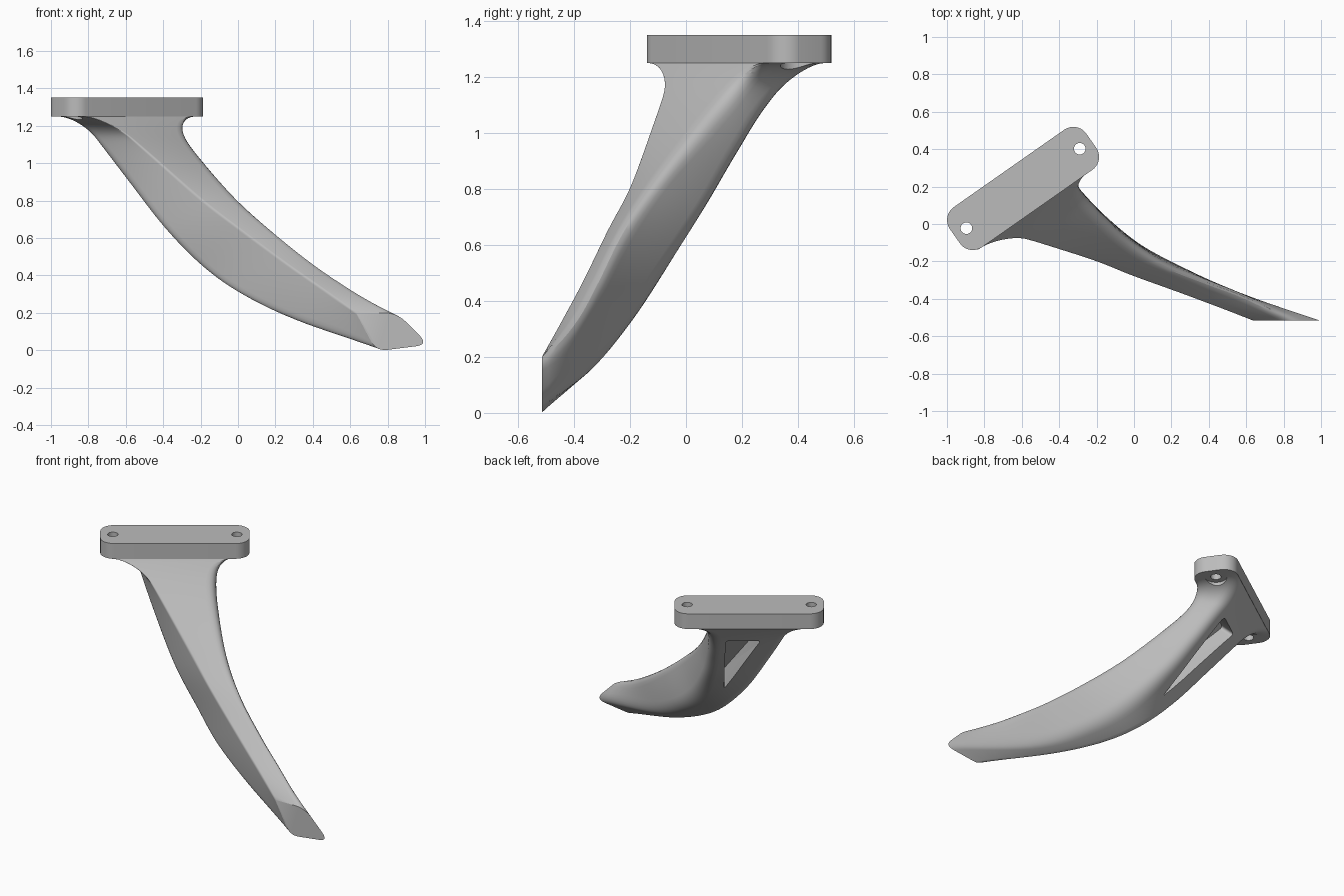
import bpy, bmesh, math
from mathutils import Vector, Matrix

cube = bpy.data.objects.get("Cube")
if cube:
    bpy.data.objects.remove(cube, do_unlink=True)

grey = bpy.data.materials.new("plain_grey")
grey.use_nodes = True
grey.diffuse_color = (0.5, 0.5, 0.5, 1)
grey.node_tree.nodes["Principled BSDF"].inputs["Base Color"].default_value = (0.5, 0.5, 0.5, 1)

# Frame of the turned mounting plate: u along it, v towards its back
TURN = math.radians(35)
FRAME = Matrix.Translation((-0.593, 0.19, 0)) @ Matrix.Rotation(TURN, 4, "Z")
U_AXIS = Vector((math.cos(TURN), math.sin(TURN), 0))
UNDERSIDE, TOP = 1.25, 1.35


def finish(name, bm):
    bmesh.ops.recalc_face_normals(bm, faces=bm.faces)
    mesh = bpy.data.meshes.new(name)
    bm.to_mesh(mesh)
    bm.free()
    obj = bpy.data.objects.new(name, mesh)
    bpy.context.collection.objects.link(obj)
    mesh.materials.append(grey)
    return obj


def prism(name, outline, shift, bevel=0.0, segments=6):
    """Extrude an outline by a vector, rounding the edges along it."""
    bm = bmesh.new()
    face = bm.faces.new([bm.verts.new(p) for p in outline])
    ext = bmesh.ops.extrude_face_region(bm, geom=[face])
    moved = [g for g in ext["geom"] if isinstance(g, bmesh.types.BMVert)]
    bmesh.ops.translate(bm, vec=shift, verts=moved)
    if bevel:
        sides = [e for e in bm.edges
                 if (e.verts[0].co - e.verts[1].co).cross(shift).length < 1e-5]
        bmesh.ops.bevel(bm, geom=sides, offset=bevel, segments=segments,
                        profile=0.5, affect="EDGES")
    return finish(name, bm)


def cylinder(name, u, radius, low, high):
    bm = bmesh.new()
    place = FRAME @ Matrix.Translation((u, 0, (low + high) / 2))
    bmesh.ops.create_cone(bm, cap_ends=True, segments=32, radius1=radius,
                          radius2=radius, depth=high - low, matrix=place)
    return finish(name, bm)


def cut(obj, cutter):
    mod = obj.modifiers.new("cut", "BOOLEAN")
    mod.operation = "DIFFERENCE"
    mod.solver = "EXACT"
    mod.object = cutter
    bpy.context.view_layer.objects.active = obj
    bpy.ops.object.modifier_apply(modifier=mod.name)
    bpy.data.objects.remove(cutter, do_unlink=True)


def smooth(obj, degrees):
    bpy.ops.object.select_all(action="DESELECT")
    obj.select_set(True)
    bpy.context.view_layer.objects.active = obj
    bpy.ops.object.shade_smooth_by_angle(angle=math.radians(degrees))


def spline(points, t):
    """Catmull-Rom curve through the points, t from 0 to 1."""
    last = len(points) - 1
    i = min(int(t * last), last - 1)
    f = t * last - i
    b, c = points[i], points[i + 1]
    a = points[i - 1] if i else b * 2 - c
    d = points[i + 2] if i + 2 <= last else c * 2 - b
    return (b * 2 + (c - a) * f + (a * 2 - b * 5 + c * 4 - d) * f ** 2
            + (b * 3 - a - c * 3 + d) * f ** 3) / 2


def rounded(corners, cuts, steps=6):
    """Ring of points with each corner replaced by a soft arc."""
    ring = []
    for i, p in enumerate(corners):
        ends = []
        for q in (corners[i - 1], corners[(i + 1) % len(corners)]):
            side = q - p
            ends.append(p + side.normalized() * min(cuts[i], side.length * 0.45))
        for s in range(steps + 1):
            k = s / steps
            ring.append(ends[0] * (1 - k) ** 2 + p * 2 * k * (1 - k) + ends[1] * k * k)
    return ring


# Mounting plate with two bolt holes
HALF_L, HALF_W = 0.445, 0.131
outline = [FRAME @ Vector((a * HALF_L, b * HALF_W, UNDERSIDE))
           for a, b in ((-1, -1), (1, -1), (1, 1), (-1, 1))]
plate = prism("mounting_plate", outline, Vector((0, 0, TOP - UNDERSIDE)), 0.085, 10)
for side in (-1, 1):
    cut(plate, cylinder("bolt_hole", side * 0.37, 0.031, 1.2, 1.4))
smooth(plate, 35)

# Four edge rails of the curved arm, from plate to tip
RAILS = {
    "front_ridge": [(-.715, -.054, 1.25), (-.59, -.08, 1.15), (-.45, -.12, 1.03), (-.2, -.2, .81),
                    (0, -.28, .655), (.25, -.37, .47), (.45, -.445, .33), (.63, -.515, .2)],
    "inner_top": [(-.322, .221, 1.25), (-.27, .165, 1.16), (-.2, .08, 1.06), (0, -.11, .83),
                  (.2, -.23, .65), (.42, -.315, .475), (.62, -.39, .34), (.85, -.515, .2)],
    "inner_back": [(-.471, .434, 1.25), (-.38, .3, 1.08), (-.3, .2, .92), (-.2, .09, .74),
                   (-.02, -.07, .5), (.2, -.2, .31), (.5, -.34, .15), (1.02, -.515, .03)],
    "outer_back": [(-.864, .159, 1.25), (-.78, .07, 1.13), (-.61, -.02, .9), (-.41, -.1, .64),
                   (-.21, -.15, .435), (0, -.24, .29), (.3, -.35, .15), (.74, -.515, -.005)],
}
SOFTNESS = (0.012, 0.07, 0.07, 0.06)
FLARE_SIDE = (-1, 1, 1, -1)
FLARE_HEIGHT, FLARE_WIDTH = 0.12, 0.15
STATIONS = 72
rails = [[Vector(p) for p in rail] for rail in RAILS.values()]

bm = bmesh.new()
rings = []
for n in range(STATIONS + 1):
    t = (n / STATIONS) ** 1.6
    corners = []
    for rail, side in zip(rails, FLARE_SIDE):
        p = spline(rail, t)
        # Fillet that spreads the arm under the plate
        rise = max(0.0, 1 - (UNDERSIDE - p.z) / FLARE_HEIGHT)
        spread = 1 - math.sqrt(max(0.0, 1 - min(rise, 1) ** 2))
        corners.append(p + U_AXIS * side * spread * FLARE_WIDTH)
    rings.append([bm.verts.new(p) for p in rounded(corners, SOFTNESS)])
for low, high in zip(rings, rings[1:]):
    for i in range(len(low)):
        j = (i + 1) % len(low)
        bm.faces.new((low[i], low[j], high[j], high[i]))
bm.faces.new(rings[0])
bm.faces.new(rings[-1])
arm = finish("curved_arm", bm)

# Triangular pocket in the back of the arm
normal = (FRAME.to_3x3() @ Vector((0, 0.75, -0.66))).normalized()
pocket = [FRAME @ Vector((u, 0.13 - 0.88 * (UNDERSIDE - z), z)) + normal * 0.15
          for u, z in ((0.14, 1.1), (-0.07, 1.1), (0.15, 0.64))]
cut(arm, prism("pocket_cutter", pocket, normal * -0.25, 0.025, 5))

# Round seats for the bolt heads
for side in (-1, 1):
    cut(arm, cylinder("bolt_seat", side * 0.37, 0.065, 1.1, 1.3))
smooth(arm, 28)
